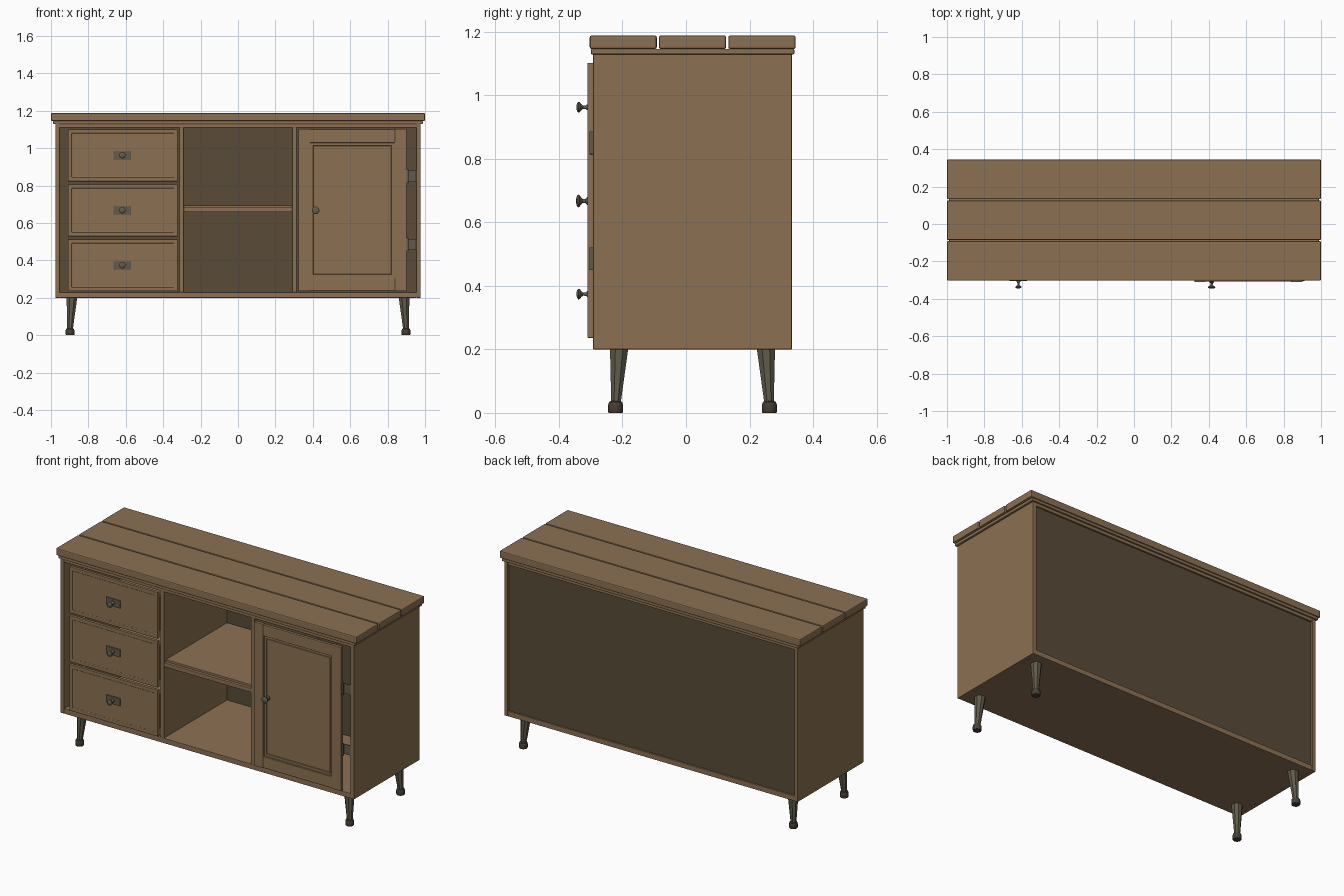
import bpy, bmesh, math
from mathutils import Matrix

if "Cube" in bpy.data.objects:
    bpy.data.objects.remove(bpy.data.objects["Cube"])


def material(name, rgb):
    m = bpy.data.materials.new(name)
    m.diffuse_color = (*rgb, 1)
    m.use_nodes = True
    m.node_tree.nodes["Principled BSDF"].inputs["Base Color"].default_value = m.diffuse_color
    return m


WOOD = material("wood", (0.26, 0.165, 0.085))
INNER = material("inner_wood", (0.27, 0.165, 0.09))
DARK = material("dark_wood", (0.10, 0.07, 0.04))
METAL = material("metal", (0.12, 0.105, 0.07))
FOOT = material("foot_metal", (0.06, 0.05, 0.035))


def finish(name, bm, mat, bevel=0.0, smooth=False):
    bmesh.ops.recalc_face_normals(bm, faces=bm.faces)
    me = bpy.data.meshes.new(name)
    bm.to_mesh(me)
    bm.free()
    me.materials.append(mat)
    ob = bpy.data.objects.new(name, me)
    bpy.context.collection.objects.link(ob)
    if bevel:
        b = ob.modifiers.new("bevel", 'BEVEL')
        b.width, b.segments, b.limit_method = bevel, 2, 'ANGLE'
    if smooth:
        bpy.ops.object.select_all(action='DESELECT')
        ob.select_set(True)
        bpy.context.view_layer.objects.active = ob
        bpy.ops.object.shade_smooth_by_angle(angle=math.radians(35))
    return ob


def box(name, x, y, z, mat=WOOD, bevel=0.002, steps=()):
    """Box from ranges; steps = (inset, depth) pairs carved into the front face."""
    bm = bmesh.new()
    bmesh.ops.create_cube(bm, size=1)
    for v in bm.verts:
        v.co = [r[0] + (c + 0.5) * (r[1] - r[0]) for c, r in zip(v.co, (x, y, z))]
    bm.normal_update()
    front = min(bm.faces, key=lambda f: f.calc_center_median().y)
    for inset, depth in steps:
        if inset:
            bmesh.ops.inset_region(bm, faces=[front], thickness=inset)
        if depth:
            bmesh.ops.inset_region(bm, faces=[front], thickness=0.002)
            for v in front.verts:
                v.co.y += depth
    return finish(name, bm, mat, bevel)


def lathe(name, profile, loc, mat, segs, along_front=False):
    """Turn an (r, h) profile about z, or about -y for knobs."""
    bm = bmesh.new()
    rings = [[bm.verts.new((r * math.cos(a), r * math.sin(a), h))
              for a in (2 * math.pi * (i + 0.5) / segs for i in range(segs))]
             for r, h in profile]
    for a, b in zip(rings, rings[1:]):
        for i in range(segs):
            j = (i + 1) % segs
            bm.faces.new((a[i], a[j], b[j], b[i]))
    bm.faces.new(rings[0])
    bm.faces.new(rings[-1])
    if along_front:
        bmesh.ops.rotate(bm, verts=bm.verts, matrix=Matrix.Rotation(math.pi / 2, 3, 'X'))
    bmesh.ops.translate(bm, verts=bm.verts, vec=loc)
    return finish(name, bm, mat, smooth=True)


# Planked top and the thin board under it
for i, y in enumerate([(-0.303, -0.092), (-0.085, 0.126), (0.133, 0.345)]):
    box(f"top_plank_{i}", (-1, 1), y, (1.145, 1.188), bevel=0.006)
box("under_top", (-0.988, 0.988), (-0.299, 0.341), (1.128, 1.146), bevel=0.004)

# Carcass
for s, side in ((-1, "left"), (1, "right")):
    box(f"{side}_side", sorted((s * 0.976, s * 0.953)), (-0.292, 0.333), (0.2, 1.13))
    box(f"{side}_divider", sorted((s * 0.29, s * 0.313)), (-0.29, 0.315), (0.228, 1.112))
box("bottom_board", (-0.954, 0.954), (-0.291, 0.332), (0.2, 0.23), INNER)
box("top_board", (-0.954, 0.954), (-0.291, 0.332), (1.11, 1.129))
box("back_panel", (-0.954, 0.954), (0.31, 0.322), (0.229, 1.111), DARK, 0)

# Middle shelf with nosing
box("shelf", (-0.291, 0.291), (-0.27, 0.311), (0.672, 0.695), INNER)
box("shelf_nosing", (-0.291, 0.291), (-0.288, -0.269), (0.658, 0.683), INNER)

# Knob turning profile, height measured outward
KNOB = [(0.011, 0), (0.011, 0.003), (0.006, 0.009), (0.005, 0.018),
        (0.010, 0.024), (0.016, 0.028), (0.017, 0.033), (0.012, 0.037), (0.004, 0.039)]

# Three drawers: front, box, plate and knob
for i, z in enumerate((0.374, 0.668, 0.962)):
    box(f"drawer_front_{i}", (-0.91, -0.323), (-0.302, -0.284), (z - 0.139, z + 0.139),
        bevel=0.003, steps=((0.03, 0.003),))
    zr = (z - 0.11, z + 0.09)
    box(f"drawer_left_{i}", (-0.895, -0.88), (-0.285, 0.29), zr, INNER, 0)
    box(f"drawer_right_{i}", (-0.353, -0.338), (-0.285, 0.29), zr, INNER, 0)
    box(f"drawer_back_{i}", (-0.88, -0.353), (0.275, 0.29), zr, INNER, 0)
    box(f"drawer_base_{i}", (-0.88, -0.353), (-0.285, 0.275), (z - 0.11, z - 0.098), INNER, 0)
    box(f"handle_plate_{i}", (-0.665, -0.572), (-0.306, -0.298), (z - 0.023, z + 0.023), METAL, 0.002)
    lathe(f"drawer_knob_{i}", KNOB, (-0.618, -0.306, z), METAL, 16, True)

# Door: stiles, rails, moulded panel, knob, hinges
DY = (-0.310, -0.290)
box("door_left_stile", (0.323, 0.383), DY, (0.236, 1.102))
box("door_right_stile", (0.839, 0.902), DY, (0.236, 1.102))
box("door_top_rail", (0.382, 0.84), (-0.308, -0.290), (1.032, 1.1))
box("door_bottom_rail", (0.382, 0.84), (-0.308, -0.290), (0.238, 0.306))
box("door_panel", (0.382, 0.84), (-0.304, -0.290), (0.305, 1.033), bevel=0,
    steps=((0.004, 0.004), (0.016, -0.003), (0.004, 0.005)))
lathe("door_knob", [(r * 1.2, h) for r, h in KNOB], (0.415, -0.307, 0.667), METAL, 16, True)
for n, z in (("lower", 0.485), ("upper", 0.85)):
    box(f"{n}_hinge", (0.9, 0.911), (-0.304, -0.291), (z - 0.036, z + 0.036), METAL, 0.002)
    box(f"{n}_hinge_leaf", (0.908, 0.955), (-0.288, -0.284), (z - 0.03, z + 0.03), METAL, 0)

# Tapered splayed legs with round feet, mirrored to the four corners
for sx, xn in ((-1, "left"), (1, "right")):
    for sy, yn in ((-1, "front"), (1, "back")):
        leg = bmesh.new()
        bmesh.ops.create_cone(leg, cap_ends=True, segments=8, radius1=0.016,
                              radius2=0.031, depth=0.17)
        bmesh.ops.rotate(leg, verts=leg.verts, matrix=Matrix.Rotation(math.pi / 8, 3, 'Z'))
        for v in leg.verts:
            top = v.co.z > 0
            v.co.x += sx * (0.888 if top else 0.898)
            v.co.y += 0.0205 + sy * (0.231 if top else 0.241)
            v.co.z = 0.202 if top else 0.03
        finish(f"{yn}_{xn}_leg", leg, METAL)
        lathe(f"{yn}_{xn}_foot", [(0.022, 0), (0.024, 0.004), (0.024, 0.025),
                                  (0.021, 0.034), (0.015, 0.037)],
              (sx * 0.898, 0.0205 + sy * 0.242, 0), FOOT, 16)
